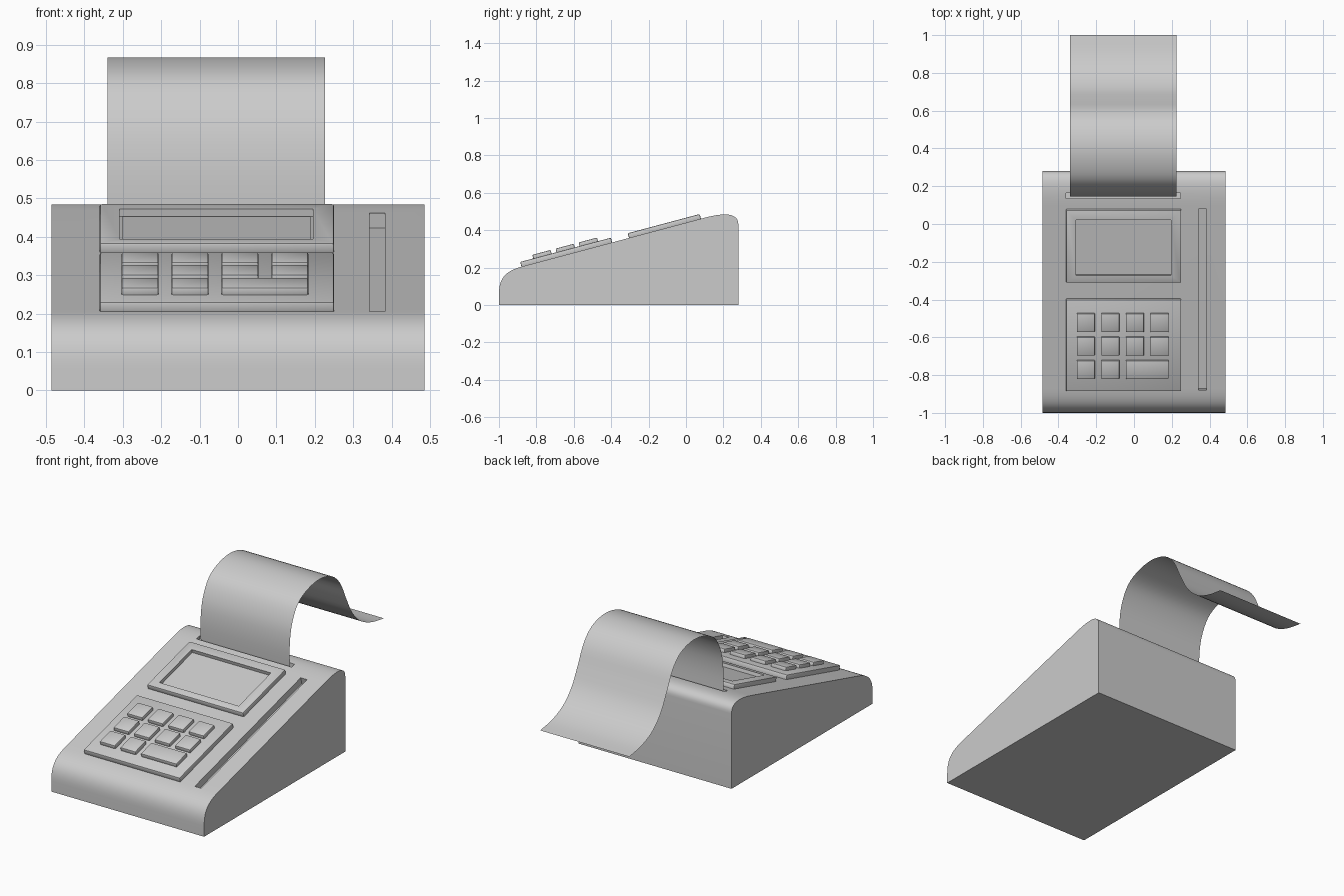
import bpy, bmesh, math
from mathutils import Vector
from mathutils.geometry import interpolate_bezier

if "Cube" in bpy.data.objects:
    bpy.data.objects.remove(bpy.data.objects["Cube"])

SLOPE = 0.267
ANG = math.atan(SLOPE)


def on_slope(x, y, h):
    """Point above the sloping top, h measured along its normal."""
    return Vector((x, y - h * math.sin(ANG), 0.204 + SLOPE * (y + 0.885) + h * math.cos(ANG)))


def make(name, verts, faces):
    me = bpy.data.meshes.new(name)
    me.from_pydata(verts, [], faces)
    bm = bmesh.new()
    bm.from_mesh(me)
    bmesh.ops.recalc_face_normals(bm, faces=bm.faces)
    bm.to_mesh(me)
    bm.free()
    ob = bpy.data.objects.new(name, me)
    bpy.context.collection.objects.link(ob)
    return ob


def activate(ob):
    bpy.ops.object.select_all(action='DESELECT')
    ob.select_set(True)
    bpy.context.view_layer.objects.active = ob


def smooth(ob):
    activate(ob)
    bpy.ops.object.shade_smooth_by_angle(angle=math.radians(30))


def box(name, x, y, h, place=on_slope):
    verts = [place(a, b, c) for c in h for b in y for a in x]
    return make(name, verts, [(0, 1, 3, 2), (4, 5, 7, 6), (0, 1, 5, 4),
                              (2, 3, 7, 6), (0, 2, 6, 4), (1, 3, 7, 5)])


def cut(ob, cutter):
    m = ob.modifiers.new("cut", 'BOOLEAN')
    m.object = cutter
    m.solver = 'EXACT'
    activate(ob)
    bpy.ops.object.modifier_apply(modifier=m.name)
    bpy.data.objects.remove(cutter)


def bevel(ob, width, segments=2):
    m = ob.modifiers.new("bevel", 'BEVEL')
    m.width, m.segments = width, segments
    activate(ob)
    bpy.ops.object.modifier_apply(modifier=m.name)
    smooth(ob)


def arc(points, n):
    return [(p[0], p[1]) for p in interpolate_bezier(*[Vector((a, b, 0)) for a, b in points], n)]


# Wedge body: side profile extruded across x
prof = [(-1, 0)]
prof += arc([(-1, .06), (-1, .15), (-.96, .184), (-.87, .208)], 14)
prof += arc([(.1, .467), (.19, .491), (.28, .50), (.28, .43)], 16)
prof += [(.28, 0)]
n = len(prof)
W = 0.485
body = make("body", [(s * W, y, z) for s in (-1, 1) for y, z in prof],
            [tuple(range(n)), tuple(range(n, 2 * n))] +
            [(i, (i + 1) % n, n + (i + 1) % n, n + i) for i in range(n)])

# Card swipe groove and paper slot
cut(body, box("groove_cutter", (.342, .383), (-.88, .08), (-.04, .06)))
cut(body, box("slot_cutter", (-.36, .245), (.136, .164), (.40, .6),
              lambda x, y, z: Vector((x, y, z))))
smooth(body)

# Screen frame with recessed display
frame = box("screen_frame", (-.36, .25), (-.305, .08), (-.005, .026))
bevel(frame, .006)
cut(frame, box("screen_cutter", (-.308, .195), (-.265, .027), (.006, .06)))
smooth(frame)
box("display", (-.302, .189), (-.259, .021), (.002, .008))

# Keypad plate
bevel(box("keypad_plate", (-.36, .25), (-.88, -.395), (-.005, .026)), .005)

# Keys: three rows, with a wide key at the lower right
cols = [(-.303, -.207), (-.173, -.077), (-.043, .053), (.087, .183)]
rows = [(-.562, -.464), (-.686, -.588), (-.81, -.712)]
for r, ys in enumerate(rows):
    spans = cols if r < 2 else cols[:2] + [(-.043, .183)]
    for c, xs in enumerate(spans):
        bevel(box(f"key_{r + 1}_{c + 1}", xs, ys, (.02, .046)), .005)

# Paper strip: smooth curve through a few points, one sheet thick
pts = [Vector(p) for p in [(.15, .43), (.146, .58), (.165, .70), (.22, .80), (.31, .85),
                           (.42, .867), (.53, .84), (.605, .77), (.66, .66), (.715, .56),
                           (.79, .485), (.89, .44), (1, .42)]]
path = []
for i in range(len(pts) - 1):
    a, b = pts[i], pts[i + 1]
    ta = (b - pts[max(i - 1, 0)]) / 6
    tb = (pts[min(i + 2, len(pts) - 1)] - a) / 6
    path += arc([a, a + ta, b - tb, b], 5)[:-1]
path.append(tuple(pts[-1]))
m = len(path)
paper = make("paper_strip", [(x, y, z) for x in (-.34, .226) for y, z in path],
             [(i, i + 1, m + i + 1, m + i) for i in range(m - 1)])
smooth(paper)
